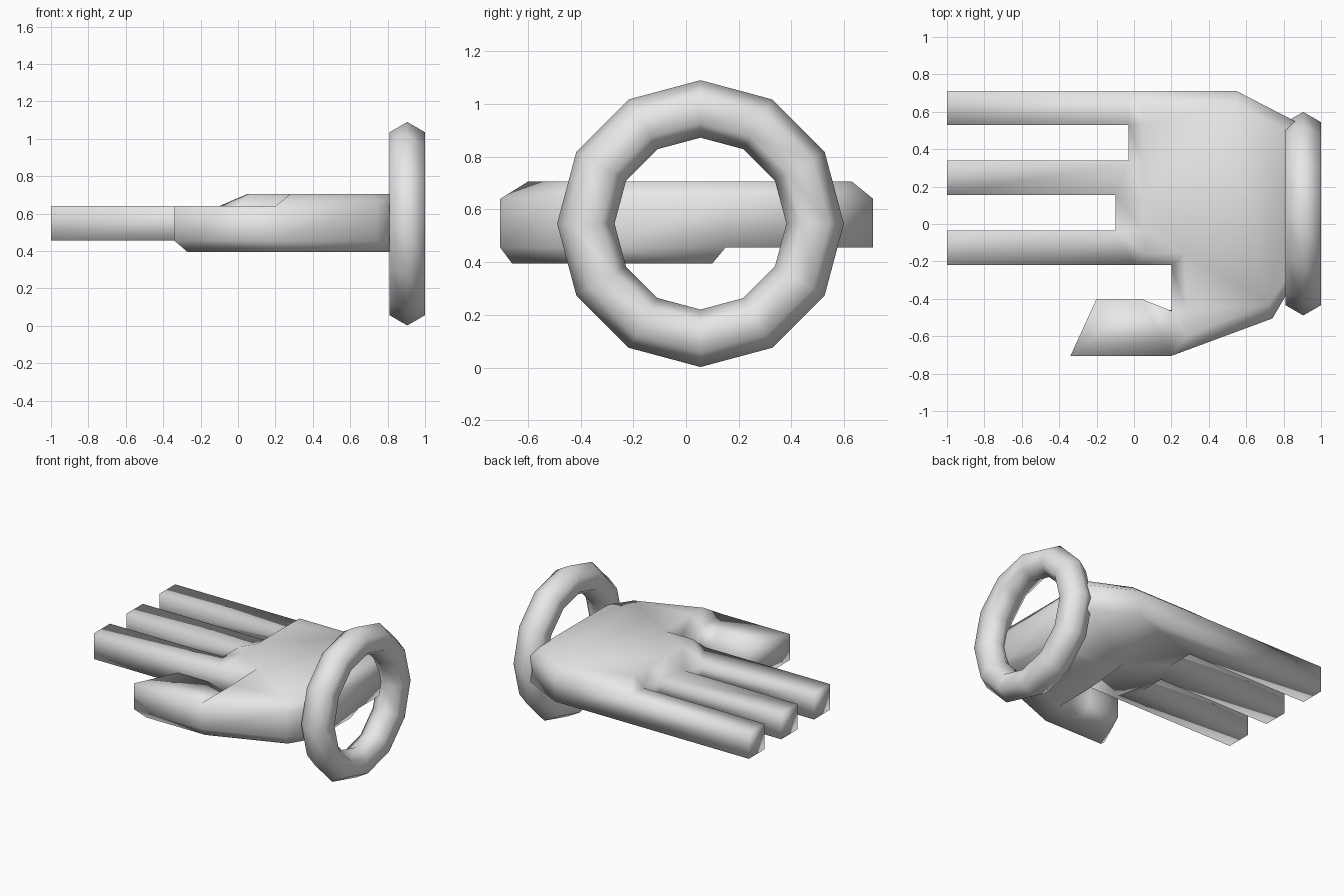
import bpy, bmesh, math

if "Cube" in bpy.data.objects:
    bpy.data.objects.remove(bpy.data.objects["Cube"])

grey = bpy.data.materials.new("light_grey")
grey.diffuse_color = (0.8, 0.8, 0.8, 1)
grey.use_nodes = True
grey.node_tree.nodes["Principled BSDF"].inputs["Base Color"].default_value = grey.diffuse_color

LOW, HIGH = 0.455, 0.64        # finger and palm rim heights
TOP, PAD = 0.705, 0.395        # back of hand and thumb pad heights

bm = bmesh.new()


def face(pts):
    bm.faces.new([bm.verts.new(p) for p in pts])


def at(pts, z):
    return [(x, y, z) for x, y in pts]


def wall(a, b):
    face(at([a, b], LOW) + at([b, a], HIGH))


def slope(rim, inner, z0, z1):
    # quads between two loops, capped by the inner loop
    for i in range(len(rim)):
        j = (i + 1) % len(rim)
        face(at([rim[i], rim[j]], z0) + at([inner[j], inner[i]], z1))
    face(at(inner, z1))


# Palm outline, and the raised back of the hand inside it
rim = [(-0.03, 0.71), (-0.03, 0.53), (-0.03, 0.34), (-0.1, 0.155), (-0.1, -0.035),
       (0.0, -0.22), (0.2, -0.22), (0.2, -0.465), (0.2, -0.705), (0.74, -0.505),
       (0.86, -0.3), (0.86, 0.15), (0.86, 0.55), (0.55, 0.71)]
back = [(0.05, 0.63), (0.05, 0.53), (0.05, 0.34), (0.05, 0.155), (0.05, -0.035),
        (0.06, -0.16), (0.27, -0.16), (0.28, -0.465), (0.28, -0.6), (0.72, -0.43),
        (0.82, -0.28), (0.82, 0.15), (0.82, 0.5), (0.54, 0.63)]
slope(rim, back, HIGH, TOP)
for i in range(len(rim)):
    if i not in (0, 2, 4, 7):  # openings where fingers and thumb join
        wall(rim[i], rim[(i + 1) % len(rim)])

# Fingers
for i in (0, 2, 4):
    a, b = rim[i], rim[i + 1]
    ta, tb = (-1.0, a[1]), (-1.0, b[1])
    for p, q in ((a, ta), (ta, tb), (tb, b)):
        wall(p, q)
    face(at([a, ta, tb, b], HIGH))
    face(at([b, tb, ta, a], LOW))

# Thumb
thumb = [rim[7], (0.04, -0.4), (-0.2, -0.4), (-0.34, -0.705), rim[8]]
for p, q in zip(thumb, thumb[1:]):
    wall(p, q)
face(at(thumb, HIGH))

# Underside: flat palm, then the thicker pad below the thumb
bend = (0.22, 0.15)
face(at(rim[11:] + rim[:7] + [bend], LOW))
pad_rim = [rim[6]] + thumb + rim[9:12] + [bend]
pad = [(0.25, -0.18), (0.25, -0.46), (0.05, -0.46), (-0.16, -0.46), (-0.27, -0.66),
       (0.2, -0.66), (0.72, -0.46), (0.83, -0.28), (0.83, 0.1), (0.27, 0.1)]
slope(pad_rim, pad, LOW, PAD)

bmesh.ops.remove_doubles(bm, verts=bm.verts, dist=0.0005)
bmesh.ops.recalc_face_normals(bm, faces=bm.faces)
for f in bm.faces:
    f.smooth = True
mesh = bpy.data.meshes.new("hand")
bm.to_mesh(mesh)
bm.free()
mesh.materials.append(grey)
hand = bpy.data.objects.new("hand", mesh)
bpy.context.collection.objects.link(hand)

# Wrist ring
bpy.ops.mesh.primitive_torus_add(
    major_segments=12, minor_segments=6, major_radius=0.435, minor_radius=0.109,
    location=(0.905, 0.055, 0.546), rotation=(0, math.pi / 2, 0))
ring = bpy.context.object
ring.name = "wrist_ring"
ring.data.materials.append(grey)
bpy.ops.object.shade_smooth()
